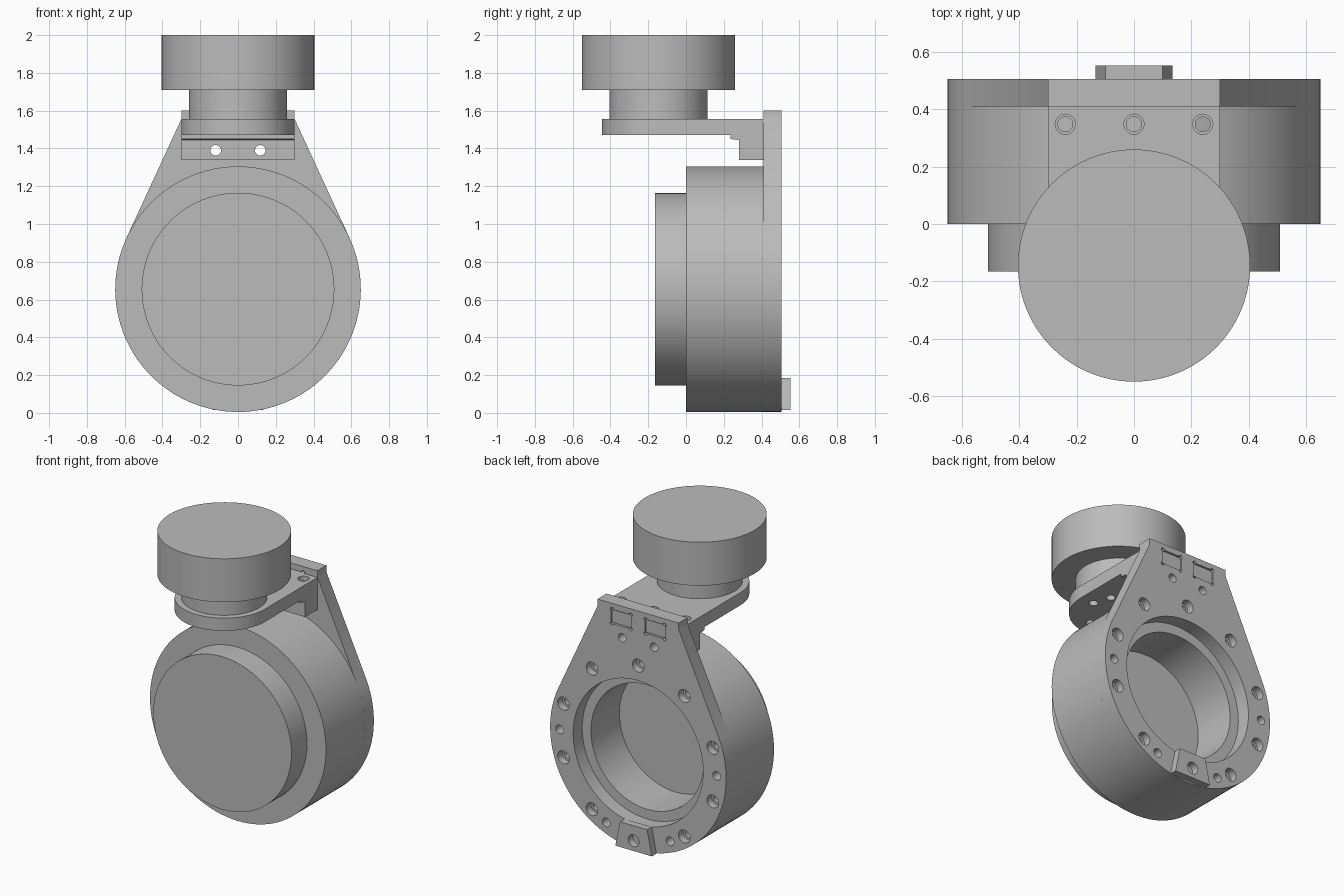
import bpy, bmesh, math
from math import cos, sin, radians, pi
from mathutils import Matrix, Vector

if "Cube" in bpy.data.objects:
    bpy.data.objects.remove(bpy.data.objects["Cube"])

grey = bpy.data.materials.new("machined grey")
grey.use_nodes = True
GREY = (0.5, 0.5, 0.5, 1)
grey.diffuse_color = GREY
grey.node_tree.nodes["Principled BSDF"].inputs["Base Color"].default_value = GREY

AXIS_Z = 0.655      # height of the large motor's axis
TOP_Y = -0.145      # position of the small motor's axis
R = 0.65
BACK, REAR = 0.41, 0.505   # mounting plate faces


def make(name, bm):
    bmesh.ops.remove_doubles(bm, verts=bm.verts, dist=1e-5)
    bmesh.ops.recalc_face_normals(bm, faces=bm.faces)
    me = bpy.data.meshes.new(name)
    bm.to_mesh(me)
    bm.free()
    ob = bpy.data.objects.new(name, me)
    bpy.context.collection.objects.link(ob)
    me.materials.append(grey)
    return ob


def extrude(bm, outline, offset):
    """Extrude a closed loop of 3D points along an offset."""
    face = bm.faces.new([bm.verts.new(p) for p in outline])
    new = bmesh.ops.extrude_face_region(bm, geom=[face])["geom"]
    moved = [v for v in new if isinstance(v, bmesh.types.BMVert)]
    bmesh.ops.translate(bm, verts=moved, vec=Vector(offset))


def lathe(name, profile, axis):
    """Spin (radius, height) points; axis is 'Y' or 'Z'."""
    bm = bmesh.new()
    verts = [bm.verts.new((r, 0, h)) for r, h in profile]
    edges = [bm.edges.new(pair) for pair in zip(verts, verts[1:])]
    bmesh.ops.spin(bm, geom=verts + edges, cent=(0, 0, 0), axis=(0, 0, 1),
                   angle=2 * pi, steps=96, use_duplicate=False)
    if axis == 'Y':
        bmesh.ops.transform(bm, verts=bm.verts, matrix=Matrix.Rotation(-pi / 2, 4, 'X'))
    return make(name, bm)


def hole(x, y, z, r, depth, axis, sides=24):
    """Cylindrical cutter centred on a point."""
    bm = bmesh.new()
    rot = Matrix.Rotation(pi / 2, 4, 'X') if axis == 'Y' else Matrix()
    bmesh.ops.create_cone(bm, cap_ends=True, segments=sides, radius1=r, radius2=r,
                          depth=depth, matrix=Matrix.Translation((x, y, z)) @ rot)
    return make("cutter", bm)


def box(name, lo, hi):
    bm = bmesh.new()
    extrude(bm, [(lo[0], lo[1], lo[2]), (hi[0], lo[1], lo[2]),
                 (hi[0], lo[1], hi[2]), (lo[0], lo[1], hi[2])], (0, hi[1] - lo[1], 0))
    return make(name, bm)


def cut(ob, cutters):
    for c in cutters:
        c.hide_render = True
        mod = ob.modifiers.new("cut", 'BOOLEAN')
        mod.operation, mod.solver, mod.object = 'DIFFERENCE', 'EXACT', c
        bpy.context.view_layer.objects.active = ob
        bpy.ops.object.modifier_apply(modifier=mod.name)
        bpy.data.objects.remove(c)


# Large motor with a stepped front and a deep bore at the back
motor = lathe("large_motor", [(0, -0.165), (0.51, -0.165), (0.51, 0), (R, 0),
                              (R, BACK), (0.415, BACK), (0.415, 0.11), (0, 0.11)], 'Y')
motor.location.z = AXIS_Z

# Small motor on top, neck and rotor
top = lathe("small_motor", [(0, 1.555), (0.26, 1.555), (0.26, 1.71),
                            (0.405, 1.71), (0.405, 2), (0, 2)], 'Z')
top.location.y = TOP_Y

# Mounting plate: disc tangent to a tapered neck
bm = bmesh.new()
start = radians(24.8)
steps = 80
sweep = pi + 2 * start
outline = [(0.3, BACK, 1.555), (0.3, BACK, 1.6), (-0.3, BACK, 1.6), (-0.3, BACK, 1.555)]
for i in range(steps + 1):
    a = pi - start + sweep * i / steps
    outline.append((R * cos(a), BACK, AXIS_Z + R * sin(a)))
extrude(bm, outline, (0, REAR - BACK, 0))
plate = make("mounting_plate", bm)

mid = (BACK + REAR) / 2
cutters = [hole(0, mid, AXIS_Z, 0.48, 0.2, 'Y', 96)]


def on_ring(angle):
    a = radians(angle)
    return 0.58 * cos(a), AXIS_Z + 0.58 * sin(a)


# Counterbored screw holes, then small pin holes
for k in range(10):
    if k != 7:
        x, z = on_ring(18 + 36 * k)
        cutters.append(hole(x, REAR, z, 0.043, 0.1, 'Y'))
        cutters.append(hole(x, mid, z, 0.027, 0.2, 'Y'))
for angle in (0, 180, -66, -114):
    x, z = on_ring(angle)
    cutters.append(hole(x, mid, z, 0.029, 0.2, 'Y'))
# Mortises with relieved corners, and bracket screw holes
for side in (-1, 1):
    x = 0.125 * side
    cutters.append(box("cutter", (x - 0.075, 0.35, 1.465), (x + 0.075, 0.6, 1.56)))
    for dx in (-0.07, 0.07):
        for z in (1.465, 1.56):
            cutters.append(hole(x + dx, mid, z, 0.012, 0.2, 'Y', 12))
    cutters.append(hole(0.118 * side, mid, 1.39, 0.028, 0.2, 'Y'))
cut(plate, cutters)

# Splayed tab at the bottom of the plate
bm = bmesh.new()
extrude(bm, [(-0.135, REAR, 0.016), (0.135, REAR, 0.016),
             (0.1, REAR, 0.185), (-0.1, REAR, 0.185)], (0, 0.048, 0))
tab = make("bottom_tab", bm)
cut(tab, [hole(0, 0.53, 0.085, 0.04, 0.2, 'Y')])

# Horizontal shelf with a rounded front
bm = bmesh.new()
outline = [(0.3, BACK, 1.47), (-0.3, BACK, 1.47)]
for i in range(49):
    a = pi + pi * i / 48
    outline.append((0.3 * cos(a), TOP_Y + 0.3 * sin(a), 1.47))
extrude(bm, outline, (0, 0, 0.085))
shelf = make("top_shelf", bm)
cutters = []
for x in (-0.24, 0, 0.24):
    cutters.append(hole(x, 0.348, 1.555, 0.035, 0.06, 'Z'))
    cutters.append(hole(x, 0.348, 1.5, 0.026, 0.2, 'Z'))
for angle in (0, 36, 108, 144, 180, 252, 288):
    a = radians(angle)
    cutters.append(hole(0.2 * cos(a), TOP_Y + 0.2 * sin(a), 1.5, 0.028, 0.2, 'Z'))
cut(shelf, cutters)

# Tenons of the shelf seated in the plate
tenons = [box("left_tenon" if s > 0 else "right_tenon",
              (0.125 * s - 0.073, BACK, 1.47), (0.125 * s + 0.073, 0.498, 1.555))
          for s in (-1, 1)]

# Stepped support block under the shelf
bm = bmesh.new()
profile = [(0.235, 1.47), (0.235, 1.45), (0.28, 1.445), (0.28, 1.34), (BACK, 1.34), (BACK, 1.47)]
extrude(bm, [(-0.3, y, z) for y, z in profile], (0.6, 0, 0))
block = make("support_block", bm)
cut(block, [hole(0.118 * s, 0.35, 1.39, 0.028, 0.4, 'Y') for s in (-1, 1)]
    + [hole(x, 0.348, 1.4, 0.026, 0.3, 'Z') for x in (-0.24, 0, 0.24)])

# Smooth round walls while keeping crisp edges
bpy.ops.object.select_all(action='DESELECT')
for ob in [motor, top, plate, tab, shelf, block] + tenons:
    ob.select_set(True)
bpy.context.view_layer.objects.active = motor
bpy.ops.object.shade_smooth_by_angle(angle=radians(30))
